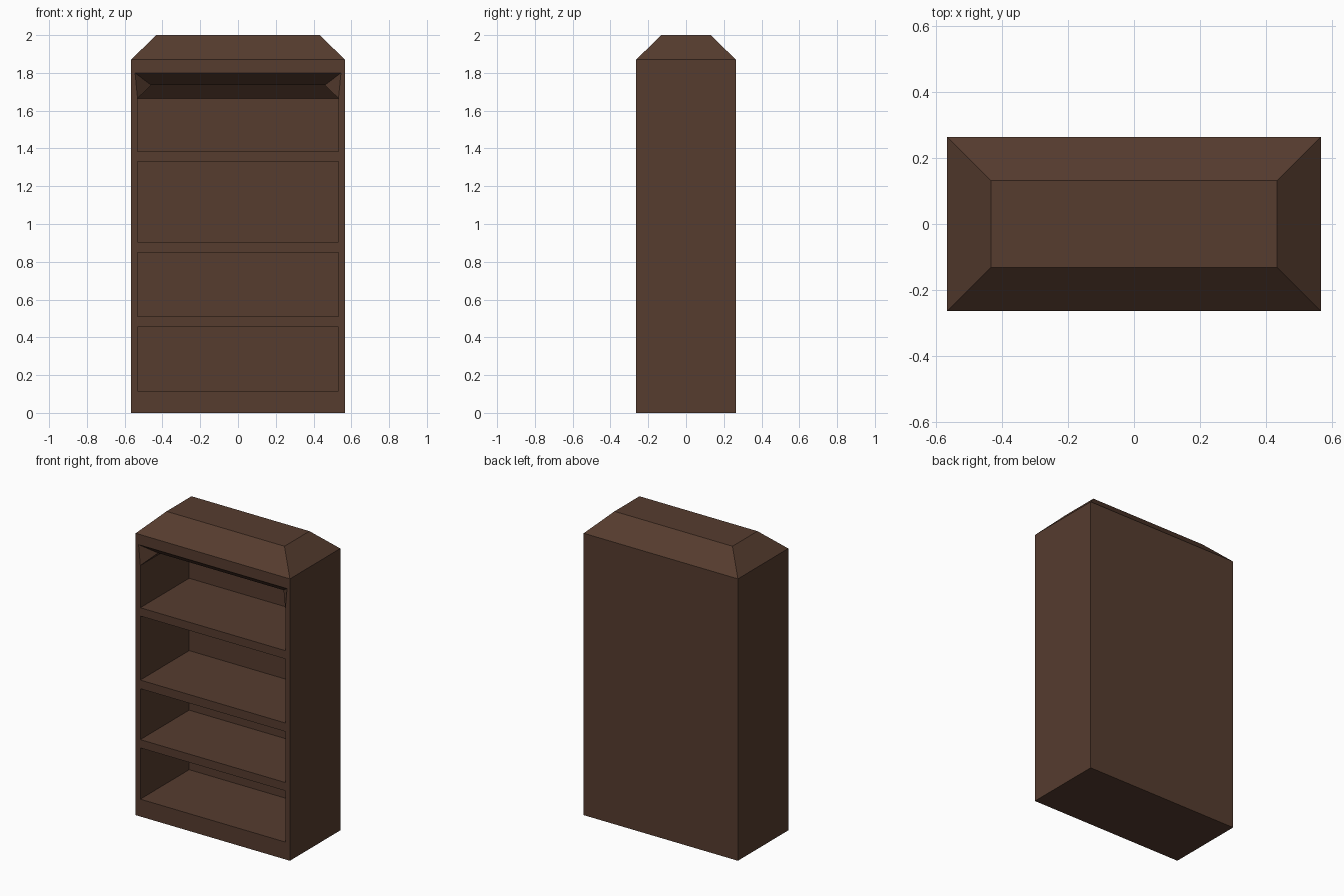
import bpy, bmesh

if "Cube" in bpy.data.objects:
    bpy.data.objects.remove(bpy.data.objects["Cube"])

W, D = 0.566, 0.264          # half width and half depth of the case
IN, BACK = 0.532, 0.248      # inner half width and inner back wall

wood = bpy.data.materials.new("dark brown wood")
wood.diffuse_color = (0.093, 0.045, 0.028, 1)
wood.use_nodes = True
wood.node_tree.nodes["Principled BSDF"].inputs["Base Color"].default_value = wood.diffuse_color


def finish(bm, name):
    bmesh.ops.recalc_face_normals(bm, faces=bm.faces)
    mesh = bpy.data.meshes.new(name)
    bm.to_mesh(mesh)
    bm.free()
    mesh.materials.append(wood)
    obj = bpy.data.objects.new(name, mesh)
    bpy.context.collection.objects.link(obj)
    return obj


def add_box(bm, x, y0, y1, z0, z1):
    rings = [[bm.verts.new((sx, y, z)) for sx, y in
              ((-x, y0), (x, y0), (x, y1), (-x, y1))] for z in (z0, z1)]
    skin(bm, rings)


def skin(bm, rings):
    bm.faces.new(rings[0])
    bm.faces.new(rings[-1])
    for a, b in zip(rings, rings[1:]):
        for i in range(4):
            j = (i + 1) % 4
            bm.faces.new((a[i], a[j], b[j], b[i]))


# Case with a hipped, flat-topped crown
bm = bmesh.new()
rings = []
for x, y, z in ((W, D, 0), (W, D, 1.87), (W - 0.133, D - 0.133, 2.0)):
    rings.append([bm.verts.new(p) for p in
                  ((-x, -y, z), (x, -y, z), (x, y, z), (-x, y, z))])
skin(bm, rings)
case = finish(bm, "bookcase")

# Three plain shelf openings
bm = bmesh.new()
for z0, z1 in ((0.115, 0.455), (0.51, 0.848), (0.905, 1.33)):
    add_box(bm, IN, -D - 0.1, BACK, z0, z1)

# Top opening: hipped ceiling inside, flared upward at the front edge
half = [(IN, -D, 1.385), (IN, -D, 1.665), (0.545, -D, 1.80),
        (0.46, -0.18, 1.735), (0.46, 0.178, 1.735),
        (IN, BACK, 1.665), (IN, BACK, 1.385)]
left = [bm.verts.new((-x, y, z)) for x, y, z in half]
right = [bm.verts.new(p) for p in half]
for side in (left, right):
    for ids in ((0, 1, 5, 6), (1, 3, 4, 5), (1, 2, 3)):
        bm.faces.new([side[i] for i in ids])
for a, b in ((0, 6), (6, 5), (5, 4), (4, 3), (3, 2)):
    bm.faces.new((left[a], left[b], right[b], right[a]))
# carry the cutter out past the front
front = left[:3] + right[2::-1]
outer = [bm.verts.new((v.co.x, -D - 0.1, v.co.z)) for v in front]
for i in range(6):
    j = (i + 1) % 6
    bm.faces.new((front[i], front[j], outer[j], outer[i]))
bm.faces.new(outer)
cutter = finish(bm, "shelf_opening_cutter")
cutter.hide_render = True

# Cut the openings
mod = case.modifiers.new("openings", 'BOOLEAN')
mod.operation = 'DIFFERENCE'
mod.solver = 'EXACT'
mod.object = cutter
bpy.context.view_layer.objects.active = case
case.select_set(True)
bpy.ops.object.modifier_apply(modifier=mod.name)
bpy.data.objects.remove(cutter)
